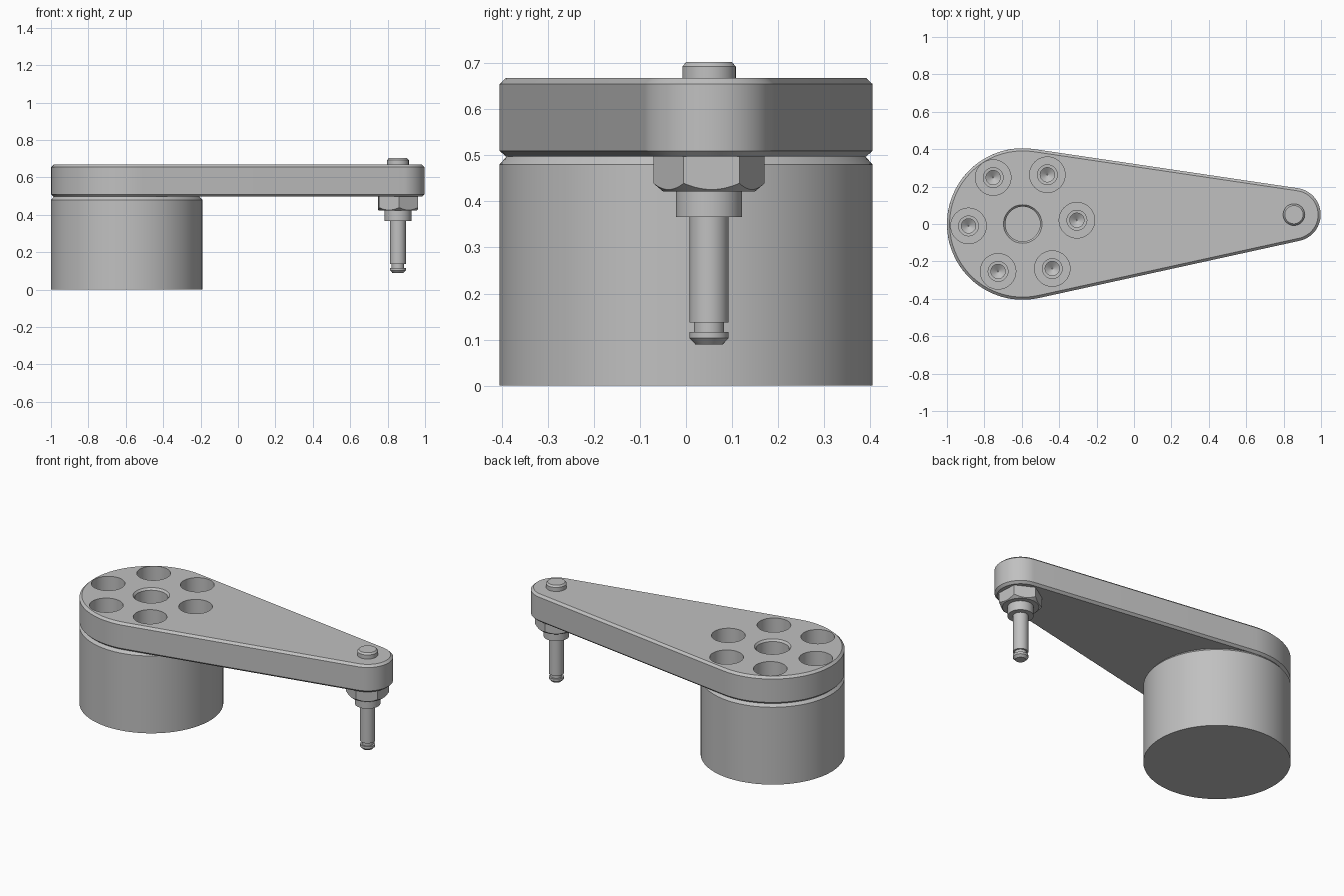
import bpy, bmesh
from math import pi, cos, sin, acos, atan2, hypot, radians

cube = bpy.data.objects.get("Cube")
if cube:
    bpy.data.objects.remove(cube, do_unlink=True)

grey = bpy.data.materials.new("satin grey")
grey.use_nodes = True
COLOUR = (0.53, 0.53, 0.53, 1)
grey.diffuse_color = COLOUR
grey.node_tree.nodes["Principled BSDF"].inputs["Base Color"].default_value = COLOUR

HUB, HUB_R = (-0.595, 0.0), 0.405
TIP, TIP_R = (0.855, 0.05), 0.143
TURN = radians(3)
ARM_LOW, ARM_TOP = 0.497, 0.668


def loft(name, rings):
    """Closed solid through equal-length rings of points, capped at both ends."""
    bm = bmesh.new()
    loops = [[bm.verts.new(p) for p in ring] for ring in rings]
    n = len(loops[0])
    for a, b in zip(loops, loops[1:]):
        for i in range(n):
            j = (i + 1) % n
            bm.faces.new((a[i], a[j], b[j], b[i]))
    bm.faces.new(loops[0][::-1])
    bm.faces.new(loops[-1])
    bmesh.ops.recalc_face_normals(bm, faces=bm.faces)
    mesh = bpy.data.meshes.new(name)
    bm.to_mesh(mesh)
    bm.free()
    mesh.materials.append(grey)
    obj = bpy.data.objects.new(name, mesh)
    bpy.context.collection.objects.link(obj)
    return obj


def turned(name, centre, profile, sides=64, turn=0.0):
    """Round part from (radius, height) pairs, bottom to top."""
    angles = [turn + 2 * pi * i / sides for i in range(sides)]
    return loft(name, [[(centre[0] + r * cos(a), centre[1] + r * sin(a), z)
                        for a in angles] for r, z in profile])


def arm_outline(inset, z, steps=40):
    """Two arcs joined by their outer tangents."""
    dx, dy = TIP[0] - HUB[0], TIP[1] - HUB[1]
    axis = atan2(dy, dx)
    spread = acos((HUB_R - TIP_R) / hypot(dx, dy))
    points = []
    for (cx, cy), r, start, sweep in (
            (HUB, HUB_R, axis + spread, 2 * pi - 2 * spread),
            (TIP, TIP_R, axis - spread, 2 * spread)):
        for i in range(steps + 1):
            a = start + sweep * i / steps
            points.append((cx + (r - inset) * cos(a), cy + (r - inset) * sin(a), z))
    return points


def boolean(obj, tool, operation):
    mod = obj.modifiers.new("cut", "BOOLEAN")
    mod.operation, mod.solver, mod.object = operation, "EXACT", tool
    bpy.context.view_layer.objects.active = obj
    bpy.ops.object.modifier_apply(modifier=mod.name)


# Main bodies
base = turned("motor_body", HUB, [(HUB_R, 0), (HUB_R, 0.48), (0.39, ARM_LOW)], 96)
arm = loft("crank_arm", [arm_outline(0.014, ARM_LOW), arm_outline(0, ARM_LOW + 0.013),
                         arm_outline(0, ARM_TOP - 0.013), arm_outline(0.014, ARM_TOP)])

# Counterbored screw holes and the chamfered centre hole
cutters = []
for i in range(6):
    a = TURN + i * pi / 3
    spot = (HUB[0] + 0.29 * cos(a), HUB[1] + 0.005 + 0.29 * sin(a))
    cutters.append(turned("screw_hole_cutter", spot, [
        (0.003, 0.37), (0.038, 0.395), (0.038, 0.485), (0.053, 0.486),
        (0.053, 0.54), (0.095, 0.54), (0.095, 0.75)], 40))
for tool in cutters:
    boolean(base, tool, "DIFFERENCE")
cutters.append(turned("centre_hole_cutter", HUB, [
    (0.093, 0.45), (0.093, 0.656), (0.103, ARM_TOP), (0.103, 0.75)], 48))
for tool in cutters:
    boolean(arm, tool, "DIFFERENCE")

# Hexagonal nut with a conical chamfer below
nut = turned("hex_nut", TIP, [(0.121, 0.422), (0.121, ARM_LOW)], 6, TURN + pi / 6)
cone = turned("nut_chamfer_cutter", TIP, [(0.099, 0.421), (0.135, 0.451), (0.135, 0.52)])
boolean(nut, cone, "INTERSECT")
cutters.append(cone)

# Pin: grooved tip, shaft and collar below, button above
pin = turned("crank_pin", TIP, [
    (0.029, 0.089), (0.0425, 0.103), (0.0425, 0.117), (0.033, 0.117),
    (0.033, 0.137), (0.0425, 0.137), (0.0425, 0.366), (0.072, 0.366),
    (0.072, 0.424)], 48)
button = turned("pin_button", TIP, [
    (0.058, ARM_TOP - 0.02), (0.058, 0.693), (0.049, 0.703)], 48)

for tool in cutters:
    bpy.data.objects.remove(tool, do_unlink=True)

# Smooth the round walls and keep the edges crisp
for obj in (base, arm, nut, pin, button):
    bpy.ops.object.select_all(action="DESELECT")
    obj.select_set(True)
    bpy.context.view_layer.objects.active = obj
    bpy.ops.object.shade_smooth_by_angle(angle=radians(25))
